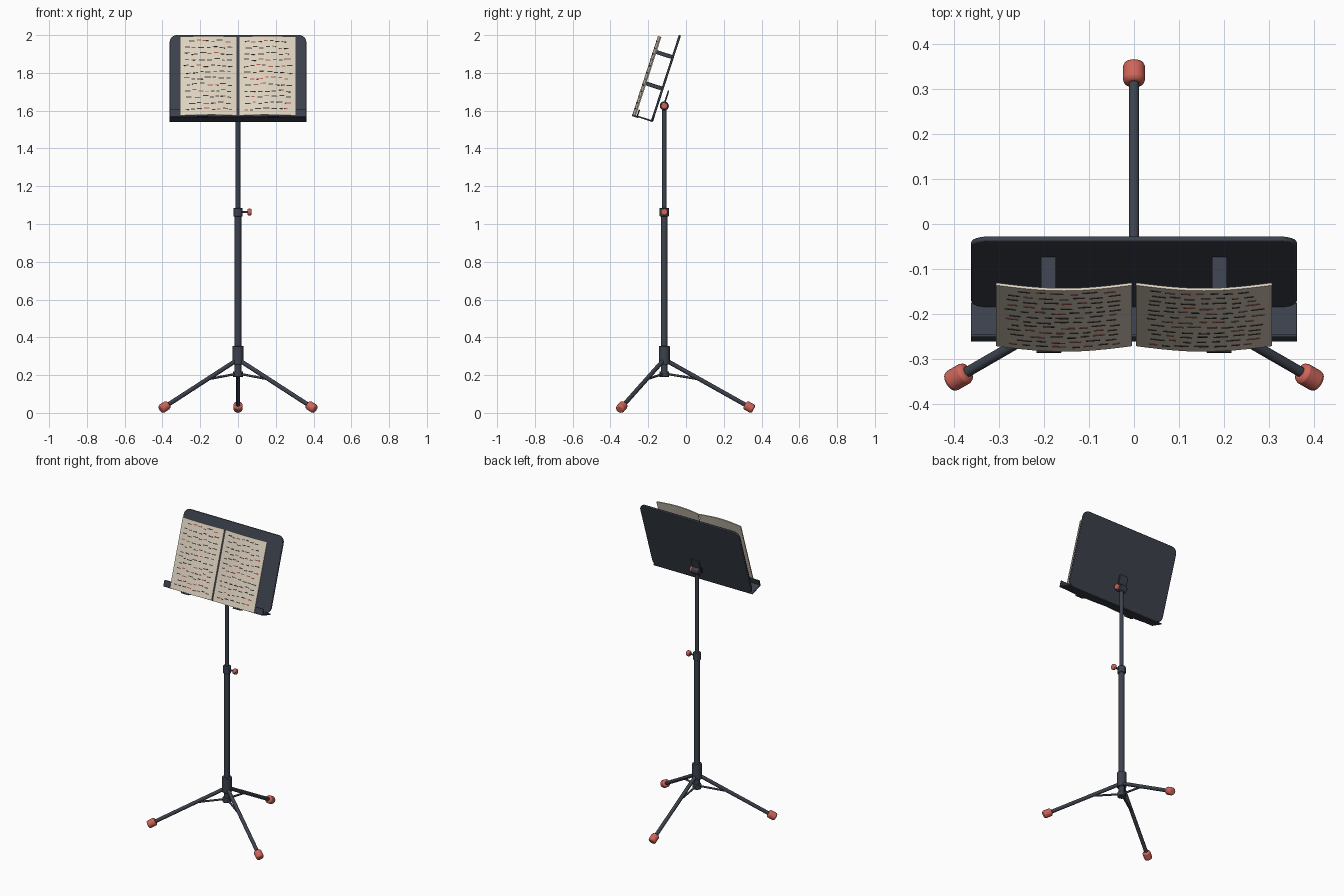
import bpy, bmesh, math, random
from mathutils import Vector, Matrix

if "Cube" in bpy.data.objects:
    bpy.data.objects.remove(bpy.data.objects["Cube"])
random.seed(4)


def material(name, rgb):
    m = bpy.data.materials.new(name)
    m.use_nodes = True
    m.diffuse_color = (*rgb, 1)
    m.node_tree.nodes["Principled BSDF"].inputs["Base Color"].default_value = (*rgb, 1)
    return m


charcoal = material("charcoal metal", (0.045, 0.053, 0.072))
coral = material("coral rubber", (0.62, 0.13, 0.1))
paper = material("cream paper", (0.74, 0.66, 0.54))
ink = material("dark ink", (0.06, 0.045, 0.04))
red_ink = material("red ink", (0.42, 0.1, 0.07))


def finish(name, bm, mats, matrix=None, bevel=0, segments=2):
    mesh = bpy.data.meshes.new(name)
    bmesh.ops.recalc_face_normals(bm, faces=bm.faces)
    bm.to_mesh(mesh)
    bm.free()
    for m in mats:
        mesh.materials.append(m)
    ob = bpy.data.objects.new(name, mesh)
    bpy.context.collection.objects.link(ob)
    if matrix:
        ob.matrix_world = matrix
    if bevel:
        mod = ob.modifiers.new("soft edges", "BEVEL")
        mod.width, mod.segments = bevel, segments
        mod.limit_method = "ANGLE"
        mod.angle_limit = math.radians(40)
    bpy.ops.object.select_all(action="DESELECT")
    bpy.context.view_layer.objects.active = ob
    ob.select_set(True)
    bpy.ops.object.shade_smooth_by_angle(angle=math.radians(35))
    return ob


def rod(name, a, b, radius, mat=charcoal, bevel=0, sides=20):
    a, b = Vector(a), Vector(b)
    bm = bmesh.new()
    bmesh.ops.create_cone(bm, cap_ends=True, segments=sides, radius1=radius,
                          radius2=radius, depth=(b - a).length)
    turn = (b - a).to_track_quat("Z", "Y").to_matrix().to_4x4()
    return finish(name, bm, [mat], Matrix.Translation((a + b) / 2) @ turn, bevel)


def box(name, center, size, matrix, bevel=0, corner=0):
    bm = bmesh.new()
    bmesh.ops.create_cube(bm, size=1)
    bmesh.ops.scale(bm, vec=size, verts=bm.verts)
    bmesh.ops.translate(bm, vec=center, verts=bm.verts)
    if corner:
        edges = [e for e in bm.edges
                 if abs(e.verts[0].co.y - e.verts[1].co.y) > size[1] / 2]
        bmesh.ops.bevel(bm, geom=edges, offset=corner, segments=6,
                        profile=0.5, affect="EDGES")
    return finish(name, bm, [charcoal], matrix, bevel)


# Telescopic pole
AXIS = -0.115


def upright(name, low, high, radius, bevel=0):
    rod(name, (0, AXIS, low), (0, AXIS, high), radius, bevel=bevel)


upright("lower_pole", 0.2, 1.06, 0.018)
upright("upper_pole", 1.05, 1.625, 0.0125)
upright("tripod_hub", 0.255, 0.355, 0.029, 0.004)
upright("brace_collar", 0.19, 0.22, 0.026, 0.003)
upright("height_collar", 1.04, 1.085, 0.025, 0.004)

# Clamp screws and the tilt joint
rod("height_screw", (0.02, AXIS, 1.063), (0.055, AXIS, 1.063), 0.006)
rod("height_knob", (0.05, AXIS, 1.063), (0.072, AXIS, 1.063), 0.018, coral, 0.006)
rod("tilt_joint", (-0.026, AXIS, 1.625), (0.026, AXIS, 1.625), 0.024, bevel=0.003)
rod("tilt_knob", (0.026, AXIS, 1.625), (0.046, AXIS, 1.625), 0.018, coral, 0.005)

# Tripod legs, braces and rubber feet
for name, degrees in (("back", 90), ("right", 210), ("left", 330)):
    d = Vector((math.cos(math.radians(degrees)), math.sin(math.radians(degrees)), 0))

    def at(r, z):
        return Vector((0, AXIS, z)) + d * r

    top, end = at(0.015, 0.275), at(0.45, 0.031)
    slope = (end - top).normalized()
    rod(name + "_leg", top, end, 0.0115)
    rod(name + "_foot", end - slope * 0.026, end + slope * 0.026, 0.0245, coral, 0.009)
    rod(name + "_brace", at(0.015, 0.206), at(0.185, 0.178), 0.006, sides=12)

# Tilted desk: local z runs up the panel, local -y points to the reader
desk = Matrix.Translation((0, -0.18, 1.545)) @ Matrix.Rotation(math.radians(-18), 4, "X")
box("desk_panel", (0, 0, 0.239), (0.724, 0.012, 0.478), desk, 0.003, 0.04)
box("shelf", (0, -0.04, 0), (0.724, 0.09, 0.008), desk, 0.002)
box("shelf_lip", (0, -0.082, 0.018), (0.724, 0.007, 0.038), desk, 0.002)
for side, sx in (("right", -1), ("left", 1)):
    box(side + "_page_rest", (sx * 0.189, -0.093, -0.003), (0.056, 0.034, 0.01), desk, 0.002)
    for level, z in (("lower", 0.18), ("upper", 0.355)):
        box(f"{side}_{level}_spacer", (sx * 0.19, -0.051, z), (0.033, 0.1, 0.021), desk, 0.002)

# Tilt plate behind the panel
box("tilt_plate", (0, 0.034, 0.13), (0.062, 0.008, 0.1), desk, 0.002, 0.012)

# Open pages, bowed between spine and outer edge
WIDTH, HEIGHT = 0.303, 0.438


def bow(t):
    return -0.093 - 0.013 * math.sin(math.pi * t)


def sheet(bm, sx, t0, t1, z0, z1, front, back, steps, index=0):
    rings = []
    for i in range(steps + 1):
        t = t0 + (t1 - t0) * i / steps
        x = sx * (0.004 + WIDTH * t)
        rings.append([bm.verts.new((x, bow(t) + dy, z))
                      for dy, z in ((front, z0), (front, z1), (back, z1), (back, z0))])
    faces = [bm.faces.new(rings[0]), bm.faces.new(rings[-1])]
    for a, b in zip(rings, rings[1:]):
        for k in range(4):
            n = (k + 1) % 4
            faces.append(bm.faces.new((a[k], a[n], b[n], b[k])))
    for f in faces:
        f.material_index = index


ROWS = 12
for side, sx in (("right", -1), ("left", 1)):
    bm = bmesh.new()
    sheet(bm, sx, 0, 1, 0, HEIGHT, -0.003, 0.003, 16)
    finish(side + "_page", bm, [paper])  .matrix_world = desk

    # Printed lines as thin dashes lying on the bowed page
    bm = bmesh.new()
    for row in range(ROWS):
        z = 0.03 + row * (HEIGHT - 0.06) / (ROWS - 1)
        t = 0.08 + random.uniform(0, 0.04)
        while t < 0.86:
            length = random.uniform(0.05, 0.11)
            lift = random.uniform(-0.006, 0.006)
            sheet(bm, sx, t, t + length, z + lift, z + lift + 0.005, -0.004, -0.002, 2,
                  1 if random.random() < 0.35 else 0)
            t += length + random.uniform(0.025, 0.05)
    finish(side + "_page_lines", bm, [ink, red_ink], desk)
